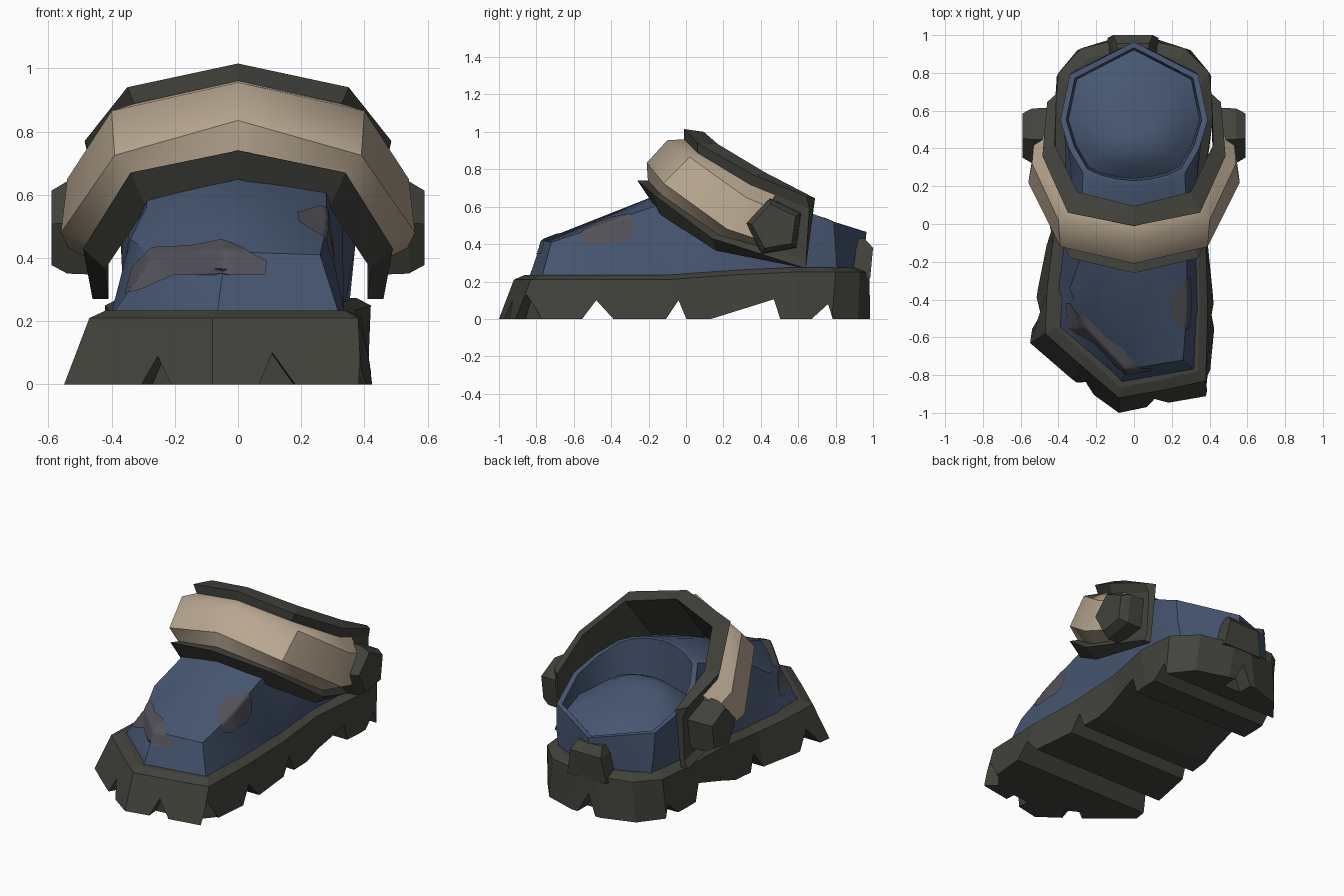
import bpy, bmesh, math
from mathutils import Vector
from mathutils.bvhtree import BVHTree

if "Cube" in bpy.data.objects:
    bpy.data.objects.remove(bpy.data.objects["Cube"])


def material(name, rgb):
    m = bpy.data.materials.new(name)
    m.diffuse_color = (*rgb, 1)
    m.use_nodes = True
    m.node_tree.nodes["Principled BSDF"].inputs["Base Color"].default_value = m.diffuse_color
    return m


DARK = material("dark rubber", (0.055, 0.056, 0.046))
BLUE = material("blue shell", (0.062, 0.093, 0.165))
TAN = material("tan band", (0.48, 0.385, 0.28))
WORN = material("worn patch", (0.088, 0.085, 0.102))


def finish(name, bm, mat, smooth=0, recalc=True):
    bmesh.ops.remove_doubles(bm, verts=bm.verts, dist=0.0005)
    if recalc:
        bmesh.ops.recalc_face_normals(bm, faces=bm.faces)
    me = bpy.data.meshes.new(name)
    bm.to_mesh(me)
    bm.free()
    ob = bpy.data.objects.new(name, me)
    bpy.context.collection.objects.link(ob)
    me.materials.append(mat)
    if smooth:
        bpy.ops.object.select_all(action='DESELECT')
        ob.select_set(True)
        bpy.context.view_layer.objects.active = ob
        bpy.ops.object.shade_smooth_by_angle(angle=math.radians(smooth))
    return ob


def loft(name, rings, mat, smooth=0, caps=(True, True), recalc=True):
    """Skin a run of closed rings and cap the chosen ends."""
    bm = bmesh.new()
    vs = [[bm.verts.new(p) for p in r] for r in rings]
    n = len(vs[0])
    for a, b in zip(vs, vs[1:]):
        for i in range(n):
            j = (i + 1) % n
            bm.faces.new((a[i], a[j], b[j], b[i]))
    if caps[0]:
        bm.faces.new(vs[0][::-1])
    if caps[1]:
        bm.faces.new(vs[-1])
    return finish(name, bm, mat, smooth, recalc)


def mix(a, b, t):
    return Vector(a).lerp(Vector(b), t)


# Sole: ground outline (x, y) and rim outline (x, y)
ground = [(-.08, -1), (.16, -.95), (.39, -.91), (.43, -.5), (.39, -.1), (.38, .25), (.41, .6),
          (.41, .78), (.3, .92), (.1, .985), (-.1, .985), (-.3, .92), (-.41, .78), (-.42, .6),
          (-.42, .25), (-.46, -.1), (-.51, -.35), (-.55, -.63), (-.33, -.82)]
rim = [(-.08, -.92), (.15, -.88), (.38, -.83), (.39, -.45), (.38, -.1), (.37, .25), (.42, .57),
       (.4, .8), (.27, .93), (.05, .98), (-.07, .98), (-.28, .93), (-.4, .8), (-.42, .57),
       (-.41, .25), (-.43, -.1), (-.46, -.35), (-.47, -.58), (-.29, -.74)]


def rim_z(y):
    return 0.21 + 0.04 * min(1, max(0, y / 0.4))


sole = loft("sole", [
    [(x, y, 0) for x, y in ground],
    [(x, y, rim_z(y)) for x, y in rim],
    [(x * .89, y * .94, rim_z(y) + .024) for x, y in rim]], DARK)

# Tread cutters: wedges across the sole and notches around its edge
cutters = []


def wedge(p0, p1, peak, origin, angle, length):
    c, s = math.cos(angle), math.sin(angle)
    prof = [(p0, -.02), (p1, -.02), (peak[0], peak[1])]
    rings = [[(origin[0] + c * t - s * u, origin[1] + s * t + c * u, z) for u, z in prof]
             for t in (-length, length)]
    cutters.append(loft("tread_cutter", rings, DARK))


for p0, p1, peak in [(-.57, -.37, (-.48, .1)), (-.12, .01, (-.04, .1)),
                     (.07, .51, (.47, .105)), (.65, .79, (.76, .08))]:
    wedge(p0, p1, peak, (0, 0), 0, 1)
for x, y, ang, h in [(-.27, -.9, 62, .09), (.13, -1, 95, .1), (.44, -.88, 140, .13),
                     (0, 1, 90, .13)]:
    wedge(-.07, .07, (.015, h), (x, y), math.radians(ang), .11)
for c in cutters:
    mod = sole.modifiers.new("tread", 'BOOLEAN')
    mod.object, mod.solver = c, 'EXACT'
    bpy.ops.object.select_all(action='DESELECT')
    sole.select_set(True)
    bpy.context.view_layer.objects.active = sole
    bpy.ops.object.modifier_apply(modifier=mod.name)
    bpy.data.objects.remove(c)

# Upper: base, ridge, instep and collar rings
base = [(-.07, -.85), (.33, -.78), (.345, -.45), (.335, -.1), (.33, .25), (.35, .55), (.31, .81),
        (0, .94), (-.32, .81), (-.36, .55), (-.36, .25), (-.38, -.1), (-.41, -.35), (-.42, -.55)]
ridge = [(-.04, -.77, .42), (.26, -.72, .41), (.28, -.45, .5), (.28, -.22, .585), (.33, .2, .6),
         (.37, .55, .43), (.335, .8, .37), (0, .955, .36), (-.335, .8, .37), (-.37, .55, .43),
         (-.33, .2, .6), (-.29, -.2, .56), (-.34, -.34, .46), (-.27, -.53, .405)]
instep = [(-.01, -.2, .645), (.1, -.2, .63), (.19, -.21, .61)] + ridge[3:12] + \
         [(-.2, -.2, .59), (-.1, -.2, .62)]
half = [(.1, .21, .785), (.2, .235, .765), (.27, .27, .74), (.345, .4, .68), (.39, .55, .61),
        (.34, .79, .52)]
collar = [(0, .2, .79)] + half + [(0, .965, .465)] + [(-x, y, z) for x, y, z in half[::-1]]
MID = Vector((0, .57, 0))


def shrink(k, depth, flat=0):
    """Collar ring scaled inwards, flattened towards a level of the given height."""
    out = []
    for p in collar:
        q = MID + (Vector((p[0], p[1], 0)) - MID) * k
        q.z = p[2] * (1 - flat) + depth * flat
        out.append(q)
    return out


upper = loft("upper", [[(x, y, rim_z(y) - .02) for x, y in base], ridge, instep, collar,
                       shrink(.92, 0)], BLUE, 38, (True, False))

# Padded filling inside the collar, a low smooth dome
loft("lining", [shrink(.92, 0), shrink(.89, .45, .75), shrink(.7, .51, .7), shrink(.45, .57, .7),
                shrink(.2, .585, .85)], BLUE, 60, (False, True), False)

# Worn patches laid on the toe
bm = bmesh.new()
bm.from_mesh(upper.data)
bmesh.ops.triangulate(bm, faces=bm.faces)
bm.to_mesh(upper.data)
tree = BVHTree.FromBMesh(bm)
bm.free()


def patch(name, outline, place, direction):
    direction = direction.normalized()
    pts = []
    for a, b in zip(outline, outline[1:] + outline[:1]):
        pts += [Vector(a).lerp(Vector(b), t / 5) for t in range(5)]
    mid = sum(pts, Vector((0, 0))) / len(pts)
    bm = bmesh.new()
    rings = []
    for k in [i / 14 for i in range(1, 15)]:
        ring = []
        for p in pts:
            hit, nor, _, _ = tree.ray_cast(place(mid.lerp(p, k)), direction)
            if hit:
                nor = nor if nor.dot(direction) < 0 else -nor
                hit = hit + nor * .006
            ring.append(bm.verts.new(hit) if hit else None)
        rings.append(ring)
    n = len(pts)
    if all(rings[0]):
        bm.faces.new(rings[0])
    for a, b in zip(rings, rings[1:]):
        for i in range(n):
            q = (a[i], b[i], b[(i + 1) % n], a[(i + 1) % n])
            if all(q):
                bm.faces.new(q)
    ob = finish(name, bm, WORN, 60)
    # face the patch away from the shell
    if sum(p.normal.dot(direction) * p.area for p in ob.data.polygons) > 0:
        ob.data.flip_normals()


patch("toe_patch", [(-.355, .285), (-.3, .3), (-.2, .345), (.085, .345), (.09, .39), (0, .435),
                    (-.05, .455), (-.15, .435), (-.27, .43), (-.33, .37)],
      lambda p: Vector((p.x, -2, p.y)), Vector((0, 1, 0)))
patch("side_patch", [(-.06, -.3), (0, -.28), (.05, -.29), (.08, -.34), (.085, -.5), (.06, -.56),
                     (0, -.55), (-.07, -.48), (-.095, -.4)],
      lambda p: Vector((1.28 + p.x * .7, p.y, 1.5 - p.x * .7)), Vector((-1, 0, -1)))

# Ankle strap: lower-outer, lower-inner, upper-inner, upper-outer corners per station
strap = [[(0, -.26, .74), (0, -.2, .65), (0, .095, 1.0), (0, -.01, 1.015)],
         [(.34, -.18, .67), (.29, -.14, .56), (.3, .17, .935), (.35, .06, .94)],
         [(.49, .14, .43), (.42, .16, .365), (.42, .42, .785), (.485, .36, .77)],
         [(.46, .64, .27), (.41, .64, .27), (.41, .69, .645), (.46, .645, .655)]]


def seat(s, t):
    return mix(mix(s[0], s[3], t), mix(s[1], s[2], t), .4)


def mirrored(rings):
    flip = [[Vector((-p[0], p[1], p[2])) for p in r] for r in rings[:0:-1]]
    return flip + [[Vector(p) for p in r] for r in rings]


loft("ankle_strap", mirrored([[*s, seat(s, .84), seat(s, .12)] for s in strap]), DARK)

# Tan band seated in the strap groove
end = [mix(a, b, .42) for a, b in zip(strap[2], strap[3])]
proud = [((0, -.21, .835), (0, -.1, .955)), ((.39, -.12, .725), (.4, .02, .865)),
         ((.56, .22, .48), (.54, .32, .65)), ((.53, .4, .42), (.53, .44, .6))]
loft("tan_band", mirrored([[seat(s, .12), lo, hi, seat(s, .84)]
                           for s, (lo, hi) in zip(strap[:3] + [end], proud)]), TAN, 42)

# Five-sided pivots on both ends of the strap
for side, label in ((1, "right"), (-1, "left")):
    rings = [[(side * x, .475 + r * math.cos(a), .49 + r * math.sin(a))
              for a in [math.radians(100 + 72 * i) for i in range(5)]]
             for x, r in ((.42, .16), (.54, .155), (.59, .125))]
    loft(label + "_pivot", rings, DARK)

# Heel tab
loft("heel_tab", [[(-.14, .88, .22), (.13, .88, .22), (.13, .985, .22), (-.14, .985, .22)],
                  [(-.11, .89, .38), (.1, .89, .38), (.1, 1, .38), (-.11, 1, .38)],
                  [(-.09, .9, .43), (.08, .9, .43), (.08, .955, .43), (-.09, .955, .43)]], DARK)
